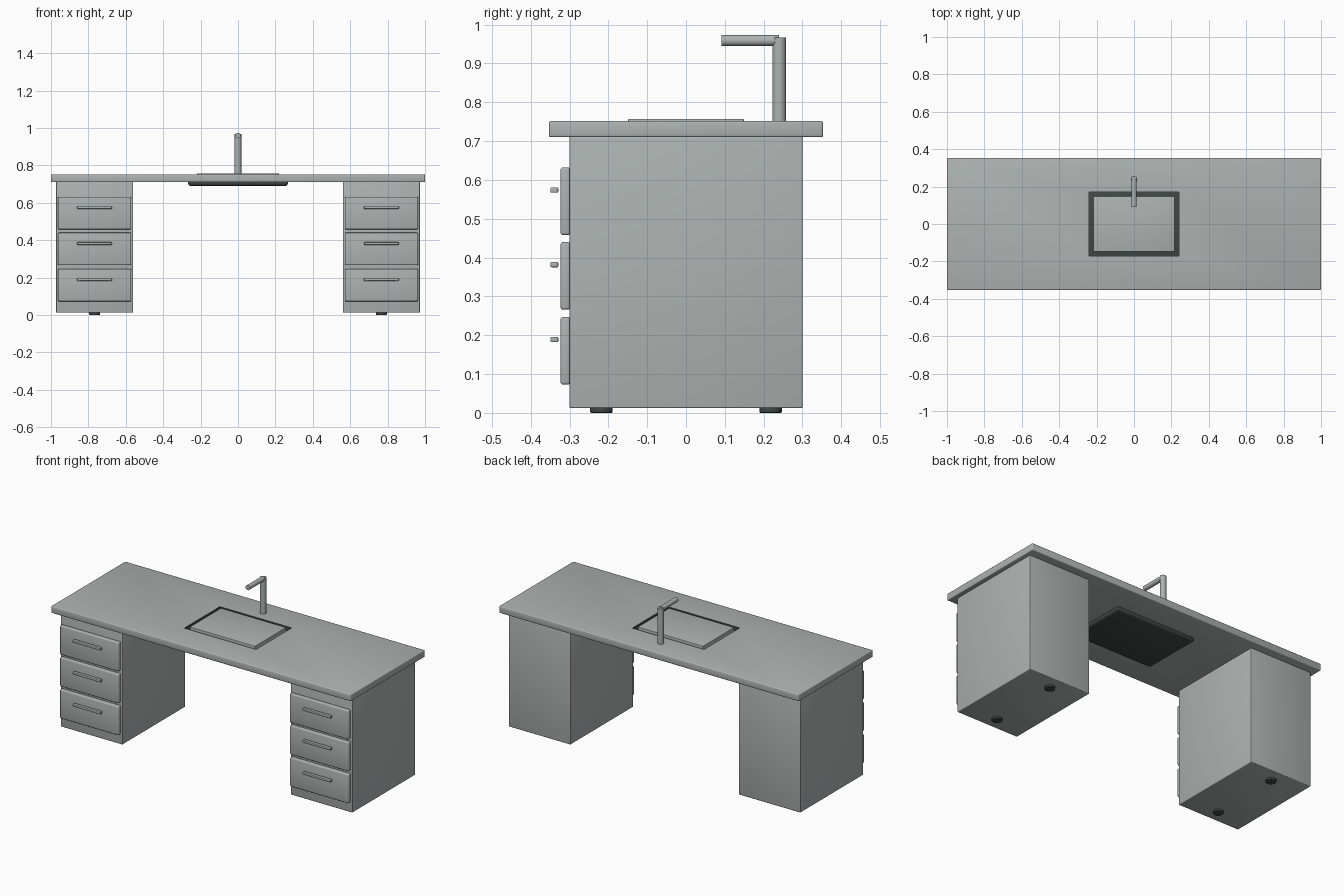
import bpy, bmesh, math
from mathutils import Matrix

if "Cube" in bpy.data.objects:
    bpy.data.objects.remove(bpy.data.objects["Cube"])


def material(name, rgb):
    m = bpy.data.materials.new(name)
    m.diffuse_color = (*rgb, 1)
    m.use_nodes = True
    m.node_tree.nodes["Principled BSDF"].inputs["Base Color"].default_value = m.diffuse_color
    return m


GREY = material("pale_grey", (0.42, 0.455, 0.445))
DARK = material("dark_grey", (0.05, 0.065, 0.06))


def finish(name, bm, *mats):
    bmesh.ops.recalc_face_normals(bm, faces=bm.faces)
    me = bpy.data.meshes.new(name)
    bm.to_mesh(me)
    bm.free()
    ob = bpy.data.objects.new(name, me)
    bpy.context.collection.objects.link(ob)
    for m in mats:
        me.materials.append(m)
    bpy.ops.object.select_all(action='DESELECT')
    ob.select_set(True)
    bpy.context.view_layer.objects.active = ob
    bpy.ops.object.shade_smooth_by_angle(angle=math.radians(35))
    return ob


def box(name, x, y, z, mat, bevel=0.0):
    """Box from three (low, high) ranges with rounded edges."""
    bm = bmesh.new()
    bmesh.ops.create_cube(bm, size=1)
    for v in bm.verts:
        v.co = [r[0] if c < 0 else r[1] for c, r in zip(v.co, (x, y, z))]
    if bevel:
        bmesh.ops.bevel(bm, geom=bm.edges[:], offset=bevel, segments=3,
                        profile=0.5, affect='EDGES', clamp_overlap=True)
    return finish(name, bm, mat)


def cylinder(name, centre, radius, length, mat, axis='Z', bevel=0.0):
    bm = bmesh.new()
    bmesh.ops.create_cone(bm, cap_ends=True, segments=32, radius1=radius,
                          radius2=radius, depth=length)
    if bevel:
        rim = [e for e in bm.edges if abs(e.verts[0].co.z - e.verts[1].co.z) < 1e-6]
        bmesh.ops.bevel(bm, geom=rim, offset=bevel, segments=2, profile=0.5,
                        affect='EDGES')
    turn = {'Z': Matrix(), 'Y': Matrix.Rotation(math.pi / 2, 4, 'X'),
            'X': Matrix.Rotation(math.pi / 2, 4, 'Y')}[axis]
    bmesh.ops.transform(bm, matrix=Matrix.Translation(centre) @ turn, verts=bm.verts)
    return finish(name, bm, mat)


# Worktop slab with a rectangular sink opening lined in dark grey
bm = bmesh.new()
loops = []
for hx, hy in ((1.0, 0.353), (0.24, 0.17)):
    for z in (0.71, 0.752):
        loops.append([bm.verts.new((sx * hx, sy * hy, z))
                      for sx, sy in ((-1, -1), (1, -1), (1, 1), (-1, 1))])
out_lo, out_hi, in_lo, in_hi = loops
for a, b, index in ((out_lo, out_hi, 0), (out_hi, in_hi, 0),
                    (in_hi, in_lo, 1), (in_lo, out_lo, 0)):
    for i in range(4):
        j = (i + 1) % 4
        bm.faces.new((a[i], a[j], b[j], b[i])).material_index = index
outer = [e for e in bm.edges
         if all(abs(v.co.x) > 0.9 for v in e.verts)]
bmesh.ops.bevel(bm, geom=outer, offset=0.005, segments=3, profile=0.5,
                affect='EDGES', material=0)
finish("worktop", bm, GREY, DARK)

# Sink: dark basin under the slab and a pale raised insert
box("sink_basin", (-0.267, 0.267), (-0.185, 0.185), (0.69, 0.722), DARK, 0.015)
box("sink_insert", (-0.218, 0.218), (-0.149, 0.149), (0.715, 0.757), GREY, 0.002)

# Tap: upright column and forward spout
cylinder("tap_column", (0, 0.24, 0.857), 0.0175, 0.22, GREY)
cylinder("tap_spout", (0, 0.166, 0.959), 0.0145, 0.148, GREY, axis='Y')

# Two drawer pedestals
for side, label in ((-1, "left"), (1, "right")):
    cx = side * 0.767
    box(label + "_cabinet", (cx - 0.206, cx + 0.206), (-0.3, 0.3),
        (0.012, 0.712), GREY, 0.004)
    for k, mid in enumerate((0.16, 0.353, 0.545)):
        box(f"{label}_drawer_{k + 1}", (cx - 0.196, cx + 0.196),
            (-0.323, -0.298), (mid - 0.087, mid + 0.087), GREY, 0.006)
        box(f"{label}_handle_{k + 1}", (cx - 0.093, cx + 0.093),
            (-0.349, -0.329), (mid + 0.022, mid + 0.036), GREY, 0.003)
    for y, end in ((-0.218, "front"), (0.218, "back")):
        cylinder(f"{label}_{end}_foot", (cx, y, 0.008), 0.029, 0.016, DARK,
                 bevel=0.003)
